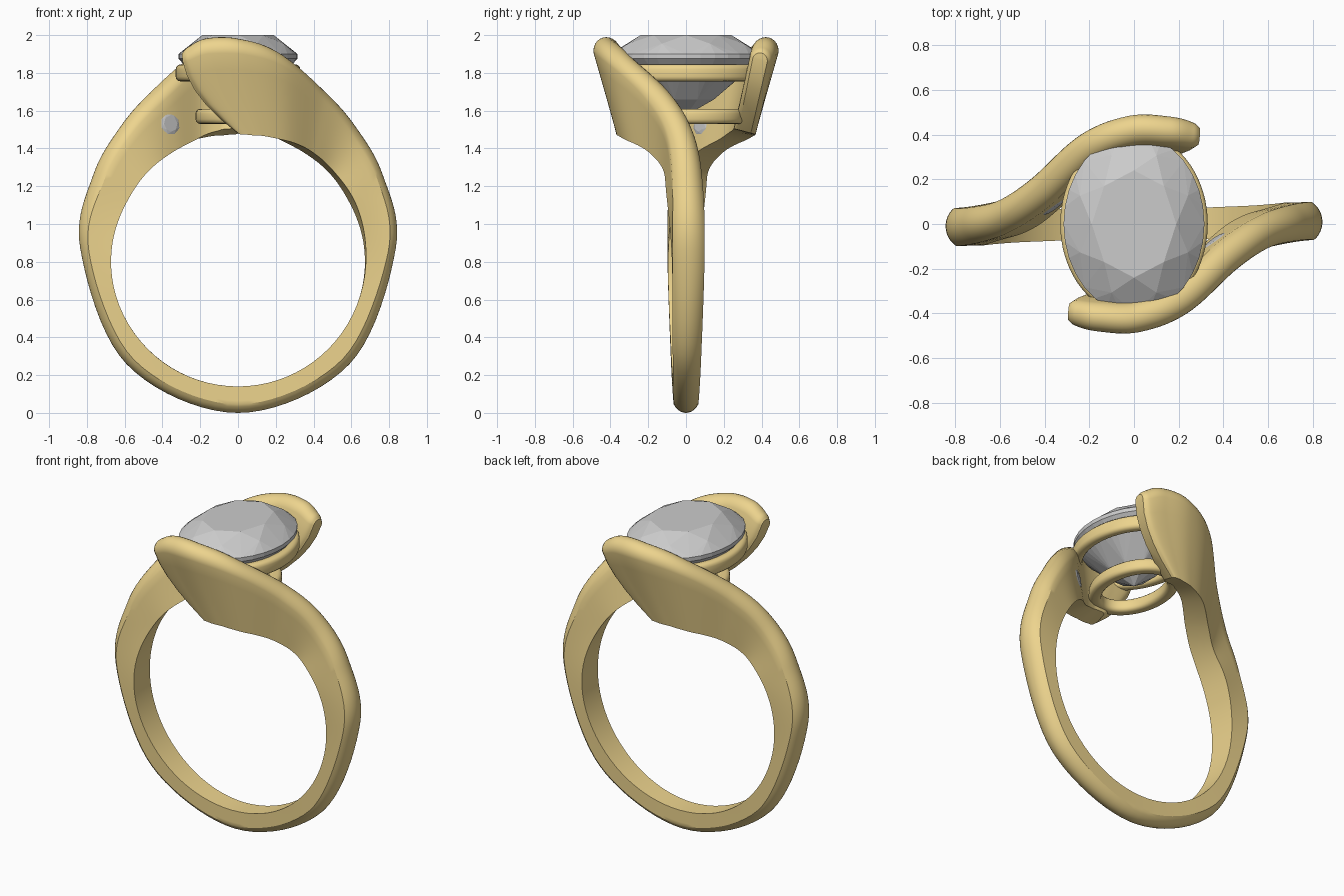
import bpy, bmesh, math
from math import sin, cos, pi, radians
from mathutils import Vector, Matrix

if "Cube" in bpy.data.objects:
    bpy.data.objects.remove(bpy.data.objects["Cube"])

gold = bpy.data.materials.new("gold")
gold.diffuse_color = (0.85, 0.66, 0.27, 1)
gold.use_nodes = True
gold.node_tree.nodes["Principled BSDF"].inputs["Base Color"].default_value = gold.diffuse_color


def finish(name, bm, mat=None, smooth=None):
    bmesh.ops.recalc_face_normals(bm, faces=bm.faces)
    me = bpy.data.meshes.new(name)
    bm.to_mesh(me)
    bm.free()
    ob = bpy.data.objects.new(name, me)
    bpy.context.collection.objects.link(ob)
    if mat:
        me.materials.append(mat)
    if smooth:
        bpy.ops.object.select_all(action='DESELECT')
        ob.select_set(True)
        bpy.context.view_layer.objects.active = ob
        bpy.ops.object.shade_smooth_by_angle(angle=radians(smooth))
    return ob


# Stations of the right arm, from the bottom of the band to the front tip:
# hole angle, outer x, outer z, inner y, outer y, inner half width,
# outer half width, crown depth, crown start angle, end bulge
stations = [
    (-135, -.59, .258, -.005, -.005, .075, .075, .045, 35, 0),
    (-90, 0, 0, 0, 0, .065, .065, .045, 35, 0),
    (-45, .59, .258, .005, .005, .075, .075, .045, 35, 0),
    (0, .835, .87, .01, .015, .085, .085, .045, 35, 0),
    (30, .765, 1.26, -.02, .015, .085, .08, .05, 30, 0),
    (45, .61, 1.53, -.05, -.03, .075, .075, .06, 20, 0),
    (57, .43, 1.725, -.13, -.145, .07, .075, .07, 10, 0),
    (70, .2, 1.915, -.25, -.355, .065, .07, .07, 8, 0),
    (80, 0, 1.98, -.30, -.435, .06, .07, .07, 8, .01),
    (86, -.17, 1.98, -.31, -.43, .06, .068, .07, 8, .035),
    (89, -.265, 1.935, -.31, -.41, .055, .06, .065, 8, .055),
    (90, -.295, 1.905, -.31, -.4, .035, .04, .045, 8, .065),
    (91, -.32, 1.88, -.31, -.39, .02, .02, .03, 8, .07),
]


def sample(t):
    i = min(max(int(t), 0), len(stations) - 4)
    f = t - i
    return [.5 * (2 * b + (c - a) * f + (2 * a - 5 * b + 4 * c - d) * f * f
                  + (3 * b - a - 3 * c + d) * f ** 3)
            for a, b, c, d in zip(*stations[i:i + 4])]


def rails(t):
    s = sample(t)
    a = radians(s[0])
    return (Vector((.675 * cos(a), s[3], .815 + .675 * sin(a))),
            Vector((s[1], s[4], s[2])), s)


def section(t):
    lo, hi, s = rails(t)
    p0, p1, p2, p3 = *rails(t - .01)[:2], *rails(t + .01)[:2]
    up = hi - lo
    wide = up.cross(p2 + p3 - p0 - p1).normalized()
    d = s[7] / up.length
    k0 = radians(s[8])
    side = [(1, h * (1 - d)) for h in (0, .2, .4, .6, .8)]
    arc = []
    for j in range(13):
        k = k0 + (pi - 2 * k0) * j / 12
        arc.append((cos(k) / cos(k0),
                    1 - d + d * (sin(k) - sin(k0)) / (1 - sin(k0))))
    pts = side + arc + [(-u, h) for u, h in reversed(side)]
    return [lo + up * h + wide * u * (s[5] + (s[6] - s[5]) * h)
            + Vector((-s[9] * 4 * h * (1 - h), 0, 0)) for u, h in pts]


# Band: one sweeping arm, repeated by a half turn
bm = bmesh.new()
steps = 10
last = (len(stations) - 3) * steps
rows = [[bm.verts.new(p) for p in section(i / steps)] for i in range(last + 1)]
n = len(rows[0])
for r, q in zip(rows, rows[1:]):
    for j in range(n):
        bm.faces.new((r[j], r[(j + 1) % n], q[(j + 1) % n], q[j]))
tip = rows[-1]
for j in range(n // 2):
    f = [tip[j], tip[j + 1], tip[n - 2 - j], tip[n - 1 - j]]
    f = list(dict.fromkeys(f))
    if len(f) > 2:
        bm.faces.new(f)
dup = bmesh.ops.duplicate(bm, geom=bm.verts[:] + bm.edges[:] + bm.faces[:])
bmesh.ops.rotate(bm, verts=[v for v in dup["geom"] if isinstance(v, bmesh.types.BMVert)],
                 cent=(0, 0, 0), matrix=Matrix.Rotation(pi, 3, 'Z'))
bmesh.ops.remove_doubles(bm, verts=[v for v in bm.verts if abs(v.co.x) < .01 and v.co.z < .3],
                         dist=.004)
finish("bypass_band", bm, gold, 32)


# Oval setting rings with softened edges
def oval_ring(name, a, b, z0, z1, w, c=.025):
    prof = []
    for cx, cz, k in ((-c, z1 - c, 0), (c - w, z1 - c, 90), (c - w, z0 + c, 180), (-c, z0 + c, 270)):
        for j in range(4):
            g = radians(k + j * 30)
            prof.append((cx + c * cos(g), cz + c * sin(g)))
    bm = bmesh.new()
    m = 72
    loops = [[bm.verts.new(((a + o) * cos(2 * pi * i / m), (b + o) * sin(2 * pi * i / m), z))
              for o, z in prof] for i in range(m)]
    k = len(prof)
    for i in range(m):
        r, q = loops[i], loops[(i + 1) % m]
        for j in range(k):
            bm.faces.new((r[j], r[(j + 1) % k], q[(j + 1) % k], q[j]))
    finish(name, bm, gold, 40)


oval_ring("upper_setting_ring", .33, .41, 1.755, 1.845, .065)
oval_ring("lower_setting_ring", .225, .31, 1.53, 1.61, .075)


# Faceted stones as hulls of their facet corners, girdle at z = 0
def gem(name, a, b, crown, girdle, depth, sides=32):
    bm = bmesh.new()

    def loop(m, s, z, off=0):
        for i in range(m):
            g = 2 * pi * (i + off) / m
            bm.verts.new((a * s * cos(g), b * s * sin(g), z))

    loop(8, .6, crown)
    loop(8, .83, crown * .55, .5)
    loop(sides, 1, 0)
    loop(sides, 1, -girdle)
    loop(8, .4, -girdle - depth * .72, .5)
    bm.verts.new((0, 0, -girdle - depth))
    bmesh.ops.convex_hull(bm, input=bm.verts[:])
    bmesh.ops.dissolve_limit(bm, angle_limit=radians(1), verts=bm.verts[:], edges=bm.edges[:])
    return finish(name, bm)


gem("centre_stone", .315, .40, .1, .025, .3).location = (0, 0, 1.9)

# Small round stones set in the inner face of each arm
for name, s in (("right_accent_stone", 1), ("left_accent_stone", -1)):
    ob = gem(name, .072, .072, .012, .005, .05, 24)
    ob.location = (s * .363, -s * .08, 1.53)
    ob.rotation_euler = Vector((-s * .57, s * .8, .15)).to_track_quat('Z', 'Y').to_euler()
